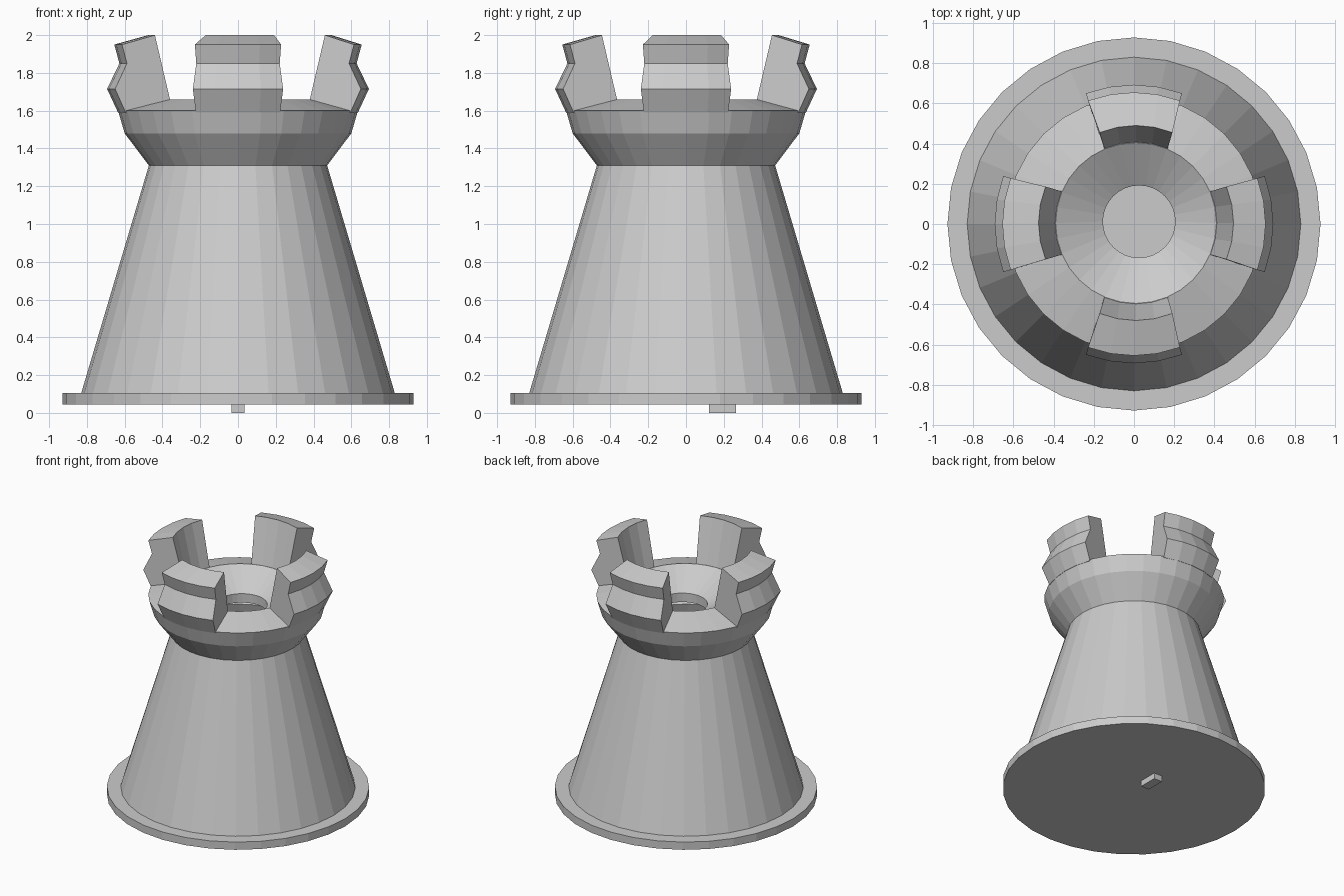
import bpy, bmesh, math

if "Cube" in bpy.data.objects:
    bpy.data.objects.remove(bpy.data.objects["Cube"])

SIDES = 32


def finish(name, bm):
    bmesh.ops.recalc_face_normals(bm, faces=bm.faces)
    mesh = bpy.data.meshes.new(name)
    bm.to_mesh(mesh)
    bm.free()
    obj = bpy.data.objects.new(name, mesh)
    bpy.context.collection.objects.link(obj)
    return obj


def lathe(name, profile, cap=False):
    """Join rings of (radius, z, x shift, y shift) into a turned surface."""
    bm = bmesh.new()
    rings = []
    for r, z, dx, dy in profile:
        rings.append([bm.verts.new((dx + r * math.cos(2 * math.pi * i / SIDES),
                                    dy + r * math.sin(2 * math.pi * i / SIDES), z))
                      for i in range(SIDES)])
    for a, b in zip(rings, rings[1:]):
        for i in range(SIDES):
            j = (i + 1) % SIDES
            bm.faces.new((a[i], a[j], b[j], b[i]))
    if cap:
        bm.faces.new(rings[0])
        bm.faces.new(rings[-1])
    obj = finish(name, bm)
    if not cap:
        # open shell: make sure the tower walls face outward
        if obj.data.polygons[0].normal.x < 0:
            obj.data.flip_normals()
    return obj


def merlon(name, angle):
    """Curved battlement block swept through a short arc."""
    outline = [(0.40, 1.65, 0.01), (0.635, 1.59, 0), (0.693, 1.715, 0),
               (0.628, 1.85, 0), (0.655, 1.95, 0), (0.485, 2.0, 0.01)]
    steps = 4
    bm = bmesh.new()
    sections = []
    for s in range(steps + 1):
        section = []
        for r, z, shift in outline:
            half = math.asin((0.045 + 0.28 * r) / r)
            a = angle + half * (2 * s / steps - 1)
            section.append(bm.verts.new((shift + r * math.cos(a),
                                         shift * 0.5 + r * math.sin(a), z)))
        sections.append(section)
    n = len(outline)
    for a, b in zip(sections, sections[1:]):
        for i in range(n):
            j = (i + 1) % n
            bm.faces.new((a[i], a[j], b[j], b[i]))
    bm.faces.new(sections[0])
    bm.faces.new(sections[-1])
    return finish(name, bm)


# Base disc
lathe("base_disc", [(0.928, 0.045, 0, 0), (0.928, 0.105, 0, 0)], cap=True)

# Tapered tower, flared collar, rim and funnel with open hole
lathe("tower_body", [(0.83, 0.105, 0, 0), (0.472, 1.31, 0, 0), (0.60, 1.48, 0, 0),
                     (0.635, 1.60, 0, 0), (0.40, 1.66, 0.01, 0.005),
                     (0.18, 1.53, 0.025, 0.012), (0.18, 1.46, 0.025, 0.012)])

# Four battlements
for k, side in enumerate(("right", "back", "left", "front")):
    merlon("battlement_" + side, k * math.pi / 2)

# Small peg under the base
bm = bmesh.new()
bmesh.ops.create_cube(bm, size=1)
for v in bm.verts:
    v.co = (v.co.x * 0.07, 0.193 + v.co.y * 0.145, 0.025 + v.co.z * 0.05)
finish("peg", bm)
